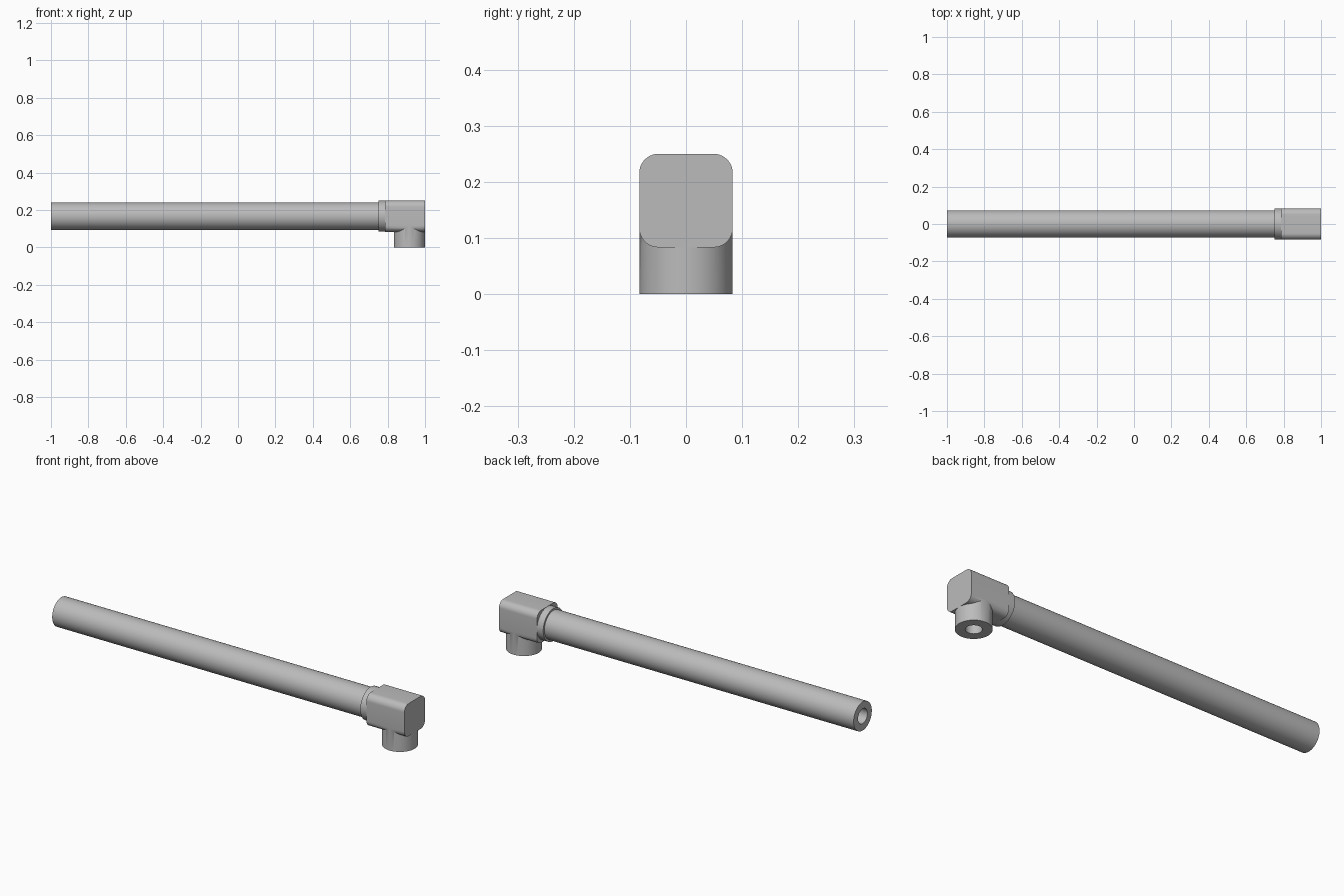
import bpy, math
from mathutils import Vector

cube = bpy.data.objects.get("Cube")
if cube:
    bpy.data.objects.remove(cube, do_unlink=True)

R = 0.0833            # fitting radius and half width
AXIS_Z = 0.1667       # height of the long pipe's axis
SPOUT_X = 1 - R       # axis of the downward spout
BORE = 0.038

grey = bpy.data.materials.new("pipe grey")
grey.use_nodes = True
colour = (0.5, 0.5, 0.5, 1)
grey.diffuse_color = colour
grey.node_tree.nodes["Principled BSDF"].inputs["Base Color"].default_value = colour


def cylinder(name, start, end, radius):
    a, b = Vector(start), Vector(end)
    bpy.ops.mesh.primitive_cylinder_add(
        vertices=64, radius=radius, depth=(b - a).length, location=(a + b) / 2,
        rotation=(b - a).to_track_quat("Z", "Y").to_euler())
    obj = bpy.context.object
    obj.name = name
    obj.data.materials.append(grey)
    return obj


def apply_modifiers(obj):
    bpy.context.view_layer.objects.active = obj
    for mod in list(obj.modifiers):
        bpy.ops.object.modifier_apply(modifier=mod.name)


def combine(obj, other, operation):
    mod = obj.modifiers.new(operation.lower(), "BOOLEAN")
    mod.operation, mod.solver, mod.object = operation, "EXACT", other
    apply_modifiers(obj)
    bpy.data.objects.remove(other, do_unlink=True)


def smooth(obj):
    bpy.ops.object.select_all(action="DESELECT")
    obj.select_set(True)
    bpy.context.view_layer.objects.active = obj
    bpy.ops.object.shade_smooth_by_angle(angle=math.radians(30))


# Elbow block, rounded along its length
bpy.ops.mesh.primitive_cube_add(size=1, location=(0.8925, 0, AXIS_Z))
elbow = bpy.context.object
elbow.name = "elbow_fitting"
elbow.scale = (0.215, 2 * R, 2 * R)
bpy.ops.object.transform_apply(location=False, rotation=False, scale=True)
elbow.data.materials.append(grey)
weights = elbow.data.attributes.new("bevel_weight_edge", "FLOAT", "EDGE")
for edge in elbow.data.edges:
    p, q = (elbow.data.vertices[i].co for i in edge.vertices)
    weights.data[edge.index].value = 1.0 if abs(p.x - q.x) > 0.1 else 0.0
bevel = elbow.modifiers.new("round", "BEVEL")
bevel.limit_method, bevel.width, bevel.segments = "WEIGHT", 0.034, 10
apply_modifiers(elbow)

# Collar and downward spout
combine(elbow, cylinder("collar", (0.75, 0, AXIS_Z), (0.85, 0, AXIS_Z), R - 0.0002), "UNION")
combine(elbow, cylinder("spout", (SPOUT_X, 0, 0), (SPOUT_X, 0, AXIS_Z), R - 0.0002), "UNION")

# Bores meeting inside the elbow
combine(elbow, cylinder("bore", (0.7, 0, AXIS_Z), (SPOUT_X, 0, AXIS_Z), BORE), "DIFFERENCE")
combine(elbow, cylinder("bore", (SPOUT_X, 0, -0.1), (SPOUT_X, 0, AXIS_Z + 0.01), BORE - 0.0005), "DIFFERENCE")
smooth(elbow)

# Long hollow pipe
pipe = cylinder("long_pipe", (-1, 0, AXIS_Z), (0.76, 0, AXIS_Z), 0.0735)
combine(pipe, cylinder("bore", (-1.1, 0, AXIS_Z), (0.9, 0, AXIS_Z), BORE), "DIFFERENCE")
smooth(pipe)
